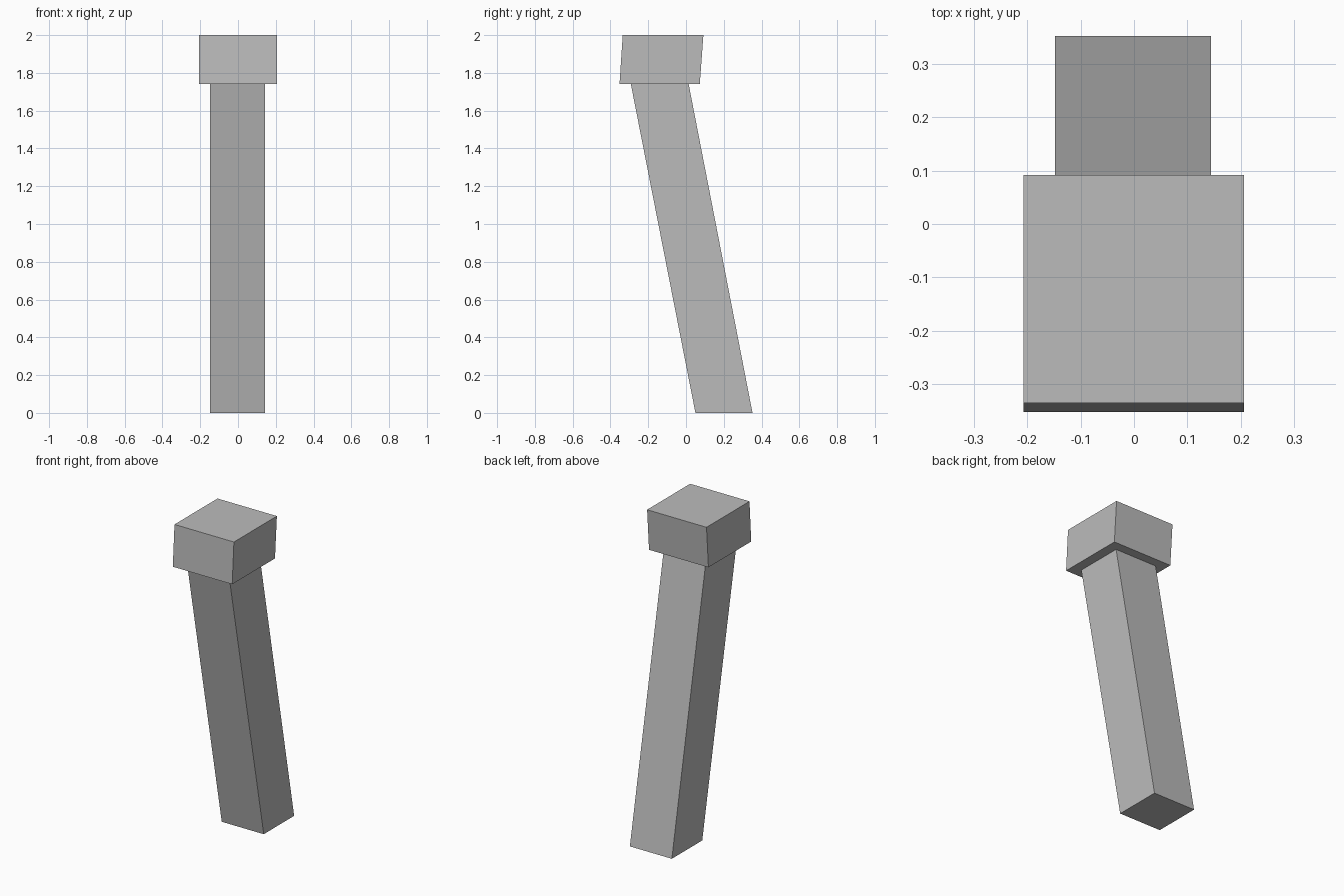
import bpy
import bmesh

cube = bpy.data.objects.get("Cube")
if cube:
    bpy.data.objects.remove(cube, do_unlink=True)

# Single plain grey
grey = bpy.data.materials.new("stone_grey")
grey.use_nodes = True
colour = (0.5, 0.5, 0.5, 1)
grey.diffuse_color = colour
grey.node_tree.nodes["Principled BSDF"].inputs["Base Color"].default_value = colour


def leaning_block(name, x, bottom, top):
    """Box sheared along y; bottom and top are (z, y_front, y_back)."""
    mesh = bpy.data.meshes.new(name)
    bm = bmesh.new()
    bmesh.ops.create_cube(bm, size=2)
    for v in bm.verts:
        z, front, back = top if v.co.z > 0 else bottom
        v.co = (x[1] if v.co.x > 0 else x[0], back if v.co.y > 0 else front, z)
    bmesh.ops.recalc_face_normals(bm, faces=bm.faces)
    bm.to_mesh(mesh)
    bm.free()
    mesh.materials.append(grey)
    obj = bpy.data.objects.new(name, mesh)
    bpy.context.collection.objects.link(obj)
    return obj


# Slanted square shaft and the wider cap resting on it
leaning_block("shaft", (-0.148, 0.144), (0, 0.05, 0.352), (1.741, -0.292, 0.014))
leaning_block("cap", (-0.207, 0.206), (1.741, -0.352, 0.073), (2, -0.335, 0.092))
